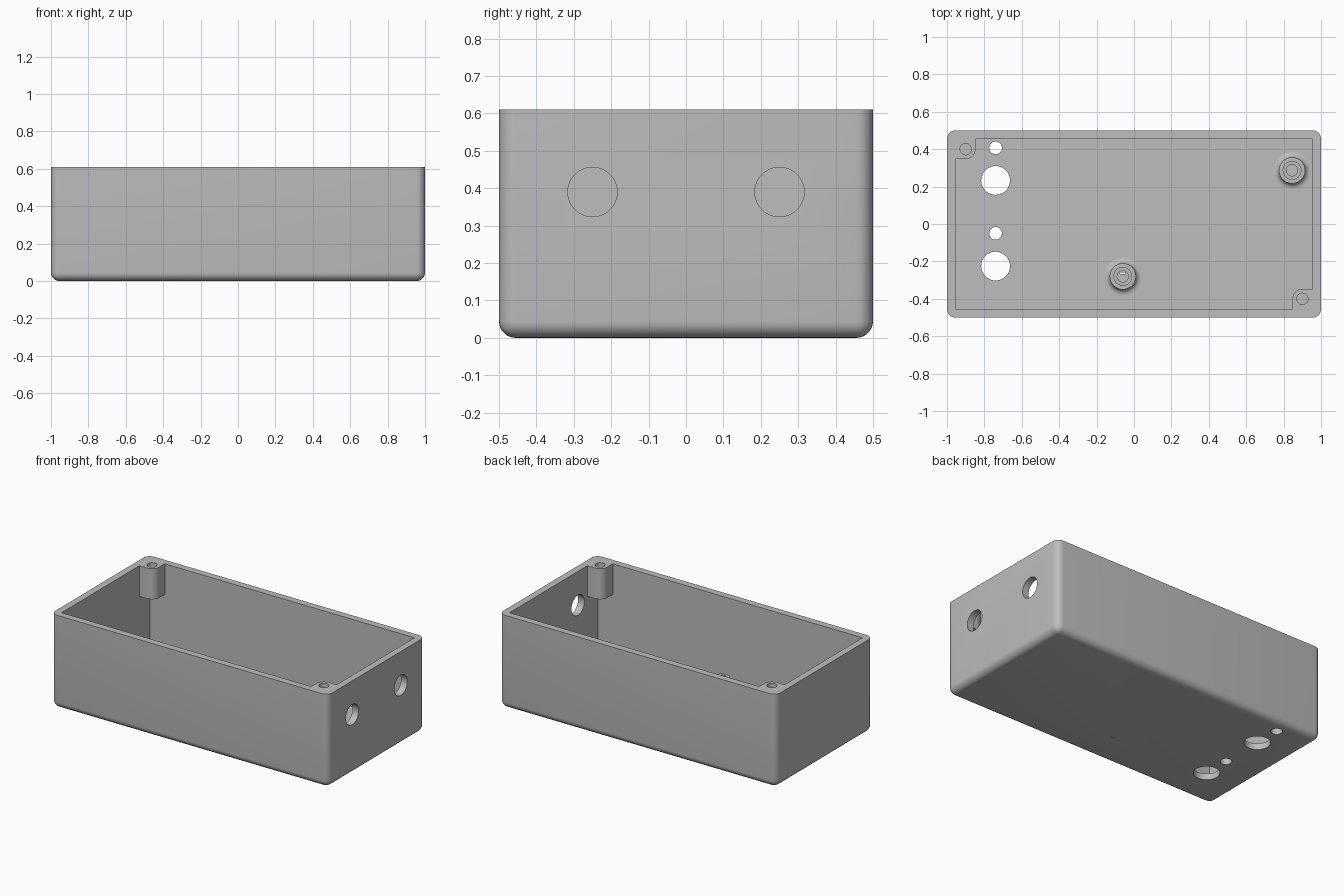
import bpy, bmesh
from math import sin, cos, pi, radians
from mathutils import Matrix, Vector

default = bpy.data.objects.get("Cube")
if default:
    bpy.data.objects.remove(default, do_unlink=True)

W, D, H = 2.0, 1.0, 0.61
WALL, FLOOR, FILLET = 0.045, 0.04, 0.045
IX, IY = W / 2 - WALL, D / 2 - WALL

grey = bpy.data.materials.new("plain grey")
grey.use_nodes = True
grey.diffuse_color = (0.51, 0.51, 0.51, 1)
grey.node_tree.nodes["Principled BSDF"].inputs["Base Color"].default_value = (0.51, 0.51, 0.51, 1)


def add_object(name, bm):
    bmesh.ops.recalc_face_normals(bm, faces=bm.faces)
    mesh = bpy.data.meshes.new(name)
    bm.to_mesh(mesh)
    bm.free()
    mesh.materials.append(grey)
    ob = bpy.data.objects.new(name, mesh)
    bpy.context.collection.objects.link(ob)
    return ob


def prism(name, outline, z0, z1):
    bm = bmesh.new()
    face = bm.faces.new([bm.verts.new((x, y, z0)) for x, y in outline])
    top = bmesh.ops.extrude_face_region(bm, geom=[face])["geom"]
    bmesh.ops.translate(bm, vec=(0, 0, z1 - z0),
                        verts=[v for v in top if isinstance(v, bmesh.types.BMVert)])
    return add_object(name, bm)


def cylinder(name, centre, radius, depth, sideways=False):
    bm = bmesh.new()
    turn = Matrix.Rotation(pi / 2, 4, 'Y') if sideways else Matrix()
    bmesh.ops.create_cone(bm, cap_ends=True, segments=48, radius1=radius, radius2=radius,
                          depth=depth, matrix=Matrix.Translation(centre) @ turn)
    return add_object(name, bm)


def activate(ob):
    bpy.ops.object.select_all(action='DESELECT')
    ob.select_set(True)
    bpy.context.view_layer.objects.active = ob


def cut(ob, cutter):
    activate(ob)
    mod = ob.modifiers.new("cut", 'BOOLEAN')
    mod.operation, mod.solver, mod.object = 'DIFFERENCE', 'EXACT', cutter
    bpy.ops.object.modifier_apply(modifier=mod.name)
    bpy.data.objects.remove(cutter, do_unlink=True)


def smooth(ob):
    activate(ob)
    bpy.ops.object.shade_smooth_by_angle(angle=radians(30))


# Outer block, rounded everywhere except around the open rim
bm = bmesh.new()
bmesh.ops.create_cube(bm, size=1, matrix=Matrix.Translation((0, 0, H / 2)) @ Matrix.Diagonal((W, D, H, 1)))
edges = [e for e in bm.edges if min(v.co.z for v in e.verts) < H / 2]
bmesh.ops.bevel(bm, geom=edges, offset=FILLET, segments=7, profile=0.5, affect='EDGES')
box = add_object("enclosure_box", bm)

# Cavity: full rectangle below, notched above to leave two corner screw bosses
SX, SY, BR, BOSS_Z = 0.9, 0.4, 0.053, 0.41
arc = [(SX + BR * cos(a), -SY + BR * sin(a))
       for a in (pi / 2 + i * pi / 16 for i in range(9))]
half = [(IX, -SY + BR)] + arc + [(SX - BR, -IY), (-IX, -IY)]
# half a turn gives the opposite boss; the last corner joins the two halves
outline = half + [(-x, -y) for x, y in half]
cut(box, prism("lower_cavity_cutter", [(IX, IY), (-IX, IY), (-IX, -IY), (IX, -IY)], FLOOR, BOSS_Z))
cut(box, prism("upper_cavity_cutter", outline, BOSS_Z - 0.05, H + 0.1))

# Blind screw holes in the bosses
for s in (1, -1):
    cut(box, cylinder("screw_hole_cutter", (s * SX, -s * SY, H), 0.03, 0.3))

# Two side ports
for y in (-0.25, 0.25):
    cut(box, cylinder("side_port_cutter", (W / 2, y, 0.39), 0.066, 0.2, True))

# Large and small floor holes
for y, r in ((0.233, 0.077), (-0.225, 0.077), (0.407, 0.034), (-0.05, 0.034)):
    cut(box, cylinder("floor_hole_cutter", (-0.74, y, 0), r, 0.3))

# Tiny slot in the floor under the middle standoff
PX, PY = -0.06, -0.28
cut(box, prism("slot_cutter", [(PX - 0.015, PY + 0.014), (PX + 0.015, PY + 0.014),
                               (PX + 0.015, PY + 0.022), (PX - 0.015, PY + 0.022)], -0.1, 0.1))
smooth(box)

# Hollow stepped standoffs with a flared foot
foot = [(0.1 - 0.03 * sin(a), FLOOR + 0.03 * (1 - cos(a)))
        for a in (i * pi / 12 for i in range(7))]
profile = foot + [(0.07, 0.14), (0.05, 0.14), (0.05, 0.18), (0.03, 0.18), (0.03, FLOOR)]
for name, x, y in (("middle_standoff", PX, PY), ("corner_standoff", 0.845, 0.287)):
    bm = bmesh.new()
    verts = [bm.verts.new((r, 0, z)) for r, z in profile]
    path = [bm.edges.new(pair) for pair in zip(verts, verts[1:])]
    bmesh.ops.spin(bm, geom=verts + path, axis=(0, 0, 1), cent=(0, 0, 0),
                   angle=2 * pi, steps=40, use_merge=True)
    bmesh.ops.remove_doubles(bm, verts=bm.verts, dist=0.0001)
    bmesh.ops.translate(bm, verts=bm.verts, vec=Vector((x, y, 0)))
    smooth(add_object(name, bm))
